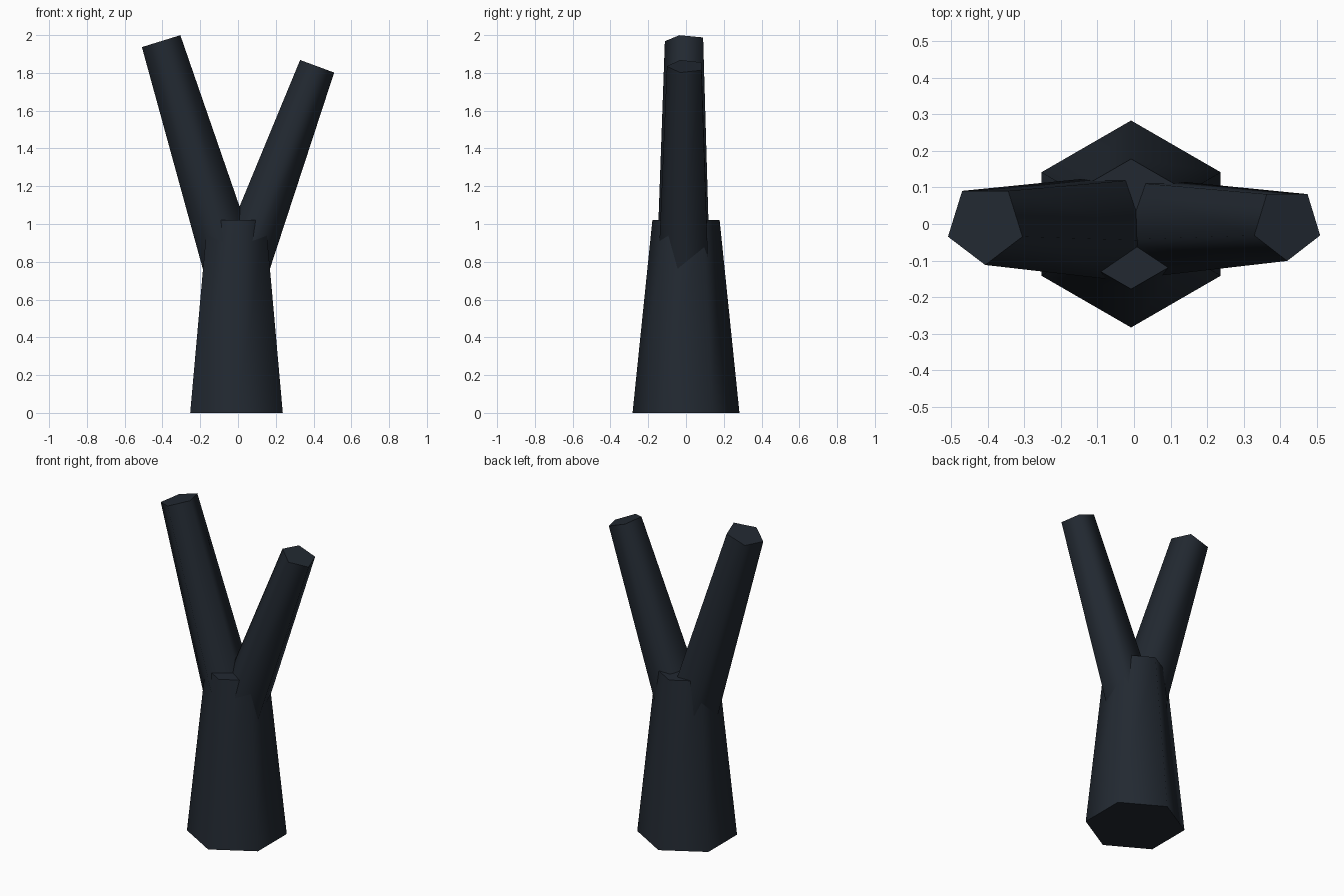
import bpy, bmesh, math
from mathutils import Vector, Matrix

if "Cube" in bpy.data.objects:
    bpy.data.objects.remove(bpy.data.objects["Cube"])

bark = bpy.data.materials.new("dark_bark")
bark.diffuse_color = (0.016, 0.022, 0.031, 1)
bark.use_nodes = True
bark.node_tree.nodes["Principled BSDF"].inputs["Base Color"].default_value = bark.diffuse_color


def limb(name, start, end, r_start, r_end, sides):
    """Tapered prism from start to end (in the xz plane), one corner facing the front."""
    start, end = Vector(start), Vector(end)
    axis = end - start
    tilt = Matrix.Rotation(math.atan2(axis.x, axis.z), 3, 'Y')
    bm = bmesh.new()
    rings = []
    for centre, r in ((start, r_start), (end, r_end)):
        angles = [-math.pi / 2 + 2 * math.pi * i / sides for i in range(sides)]
        rings.append([bm.verts.new(centre + tilt @ Vector((r * math.cos(a), r * math.sin(a), 0)))
                      for a in angles])
    low, high = rings
    for i in range(sides):
        j = (i + 1) % sides
        bm.faces.new((low[i], low[j], high[j], high[i])).smooth = True
    # flat end caps
    bm.faces.new(low[::-1])
    bm.faces.new(high)
    for e in bm.edges:
        e.smooth = all(f.smooth for f in e.link_faces)
    mesh = bpy.data.meshes.new(name)
    bm.to_mesh(mesh)
    bm.free()
    mesh.materials.append(bark)
    obj = bpy.data.objects.new(name, mesh)
    bpy.context.collection.objects.link(obj)
    return obj


CX = -0.008
# six-sided trunk
limb("trunk", (CX, 0, 0), (CX, 0, 1.02), 0.283, 0.178, 6)
# five-sided branches forking from inside the trunk
limb("left_branch", (CX, 0, 0.68), (-0.407, 0, 1.968), 0.158, 0.112, 5)
limb("right_branch", (CX, 0, 0.68), (0.419, 0, 1.835), 0.15, 0.101, 5)
